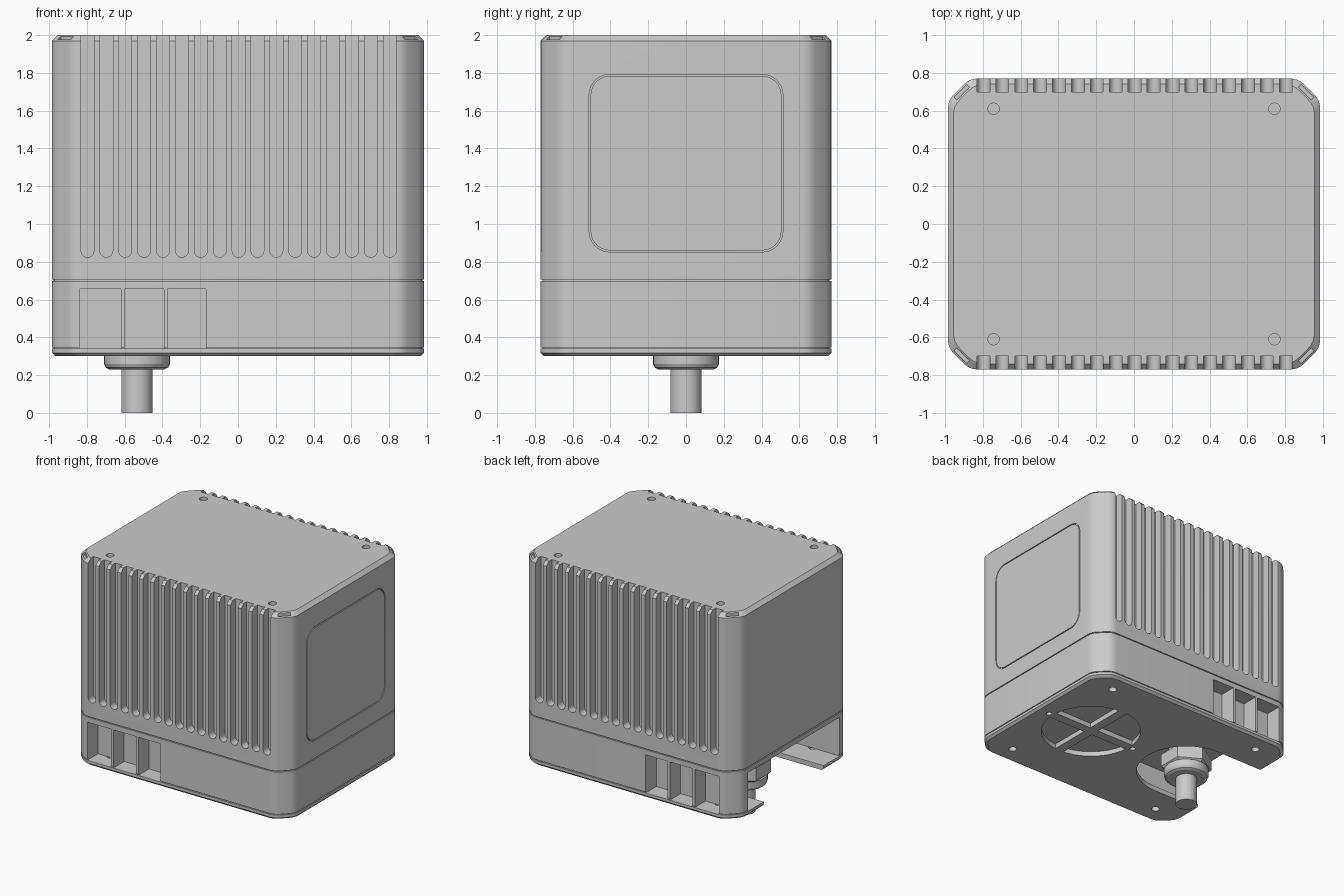
import bpy, bmesh, math
from mathutils import Vector

if "Cube" in bpy.data.objects:
    bpy.data.objects.remove(bpy.data.objects["Cube"])

HX, HY, CORNER, FILLET = 0.985, 0.77, 0.115, 0.045


def outline(inset=0.0):
    """Box outline with chamfered, slightly rounded corners."""
    x, y, c = HX - inset, HY - inset, CORNER
    raw = [(x, -y + c), (x, y - c), (x - c, y), (-x + c, y),
           (-x, y - c), (-x, -y + c), (-x + c, -y), (x - c, -y)]
    pts = []
    for i, p in enumerate(raw):
        p = Vector(p)
        a = p + (Vector(raw[i - 1]) - p).normalized() * FILLET
        b = p + (Vector(raw[(i + 1) % 8]) - p).normalized() * FILLET
        for k in range(5):
            t = k / 4
            pts.append(a * (1 - t) ** 2 + p * 2 * t * (1 - t) + b * t * t)
    return pts


def arc(cx, cy, r, a0, a1, n):
    return [(cx + r * math.cos(math.radians(a0 + (a1 - a0) * i / n)),
             cy + r * math.sin(math.radians(a0 + (a1 - a0) * i / n))) for i in range(n + 1)]


def circle(cx, cy, r, n=32, start=0):
    return arc(cx, cy, r, start, start + 360, n)[:-1]


def rect(x0, x1, y0, y1):
    return [(x0, y0), (x1, y0), (x1, y1), (x0, y1)]


def round_rect(x0, x1, y0, y1, r):
    return (arc(x1 - r, y1 - r, r, 0, 90, 8) + arc(x0 + r, y1 - r, r, 90, 180, 8)
            + arc(x0 + r, y0 + r, r, 180, 270, 8) + arc(x1 - r, y0 + r, r, 270, 360, 8))


def loft(name, rings, axis='z'):
    """Join (profile, height) rings into a closed solid along an axis."""
    place = {'z': lambda u, v, h: (u, v, h), 'y': lambda u, v, h: (u, h, v),
             'x': lambda u, v, h: (h, u, v)}[axis]
    bm = bmesh.new()
    loops = [[bm.verts.new(place(p[0], p[1], h)) for p in pts] for pts, h in rings]
    n = len(loops[0])
    for lo, hi in zip(loops, loops[1:]):
        for i in range(n):
            bm.faces.new((lo[i], lo[(i + 1) % n], hi[(i + 1) % n], hi[i]))
    bm.faces.new(loops[0][::-1])
    bm.faces.new(loops[-1])
    bmesh.ops.recalc_face_normals(bm, faces=bm.faces)
    me = bpy.data.meshes.new(name)
    bm.to_mesh(me)
    bm.free()
    ob = bpy.data.objects.new(name, me)
    bpy.context.collection.objects.link(ob)
    return ob


def prism(pts, a, b, axis='z', name='cutter'):
    return loft(name, [(pts, a), (pts, b)], axis)


def activate(ob):
    bpy.ops.object.select_all(action='DESELECT')
    ob.select_set(True)
    bpy.context.view_layer.objects.active = ob


def cut(ob, cutters):
    """Subtract non-overlapping cutters in one boolean."""
    activate(cutters[0])
    for c in cutters:
        c.select_set(True)
    if len(cutters) > 1:
        bpy.ops.object.join()
    tool = cutters[0]
    tool.hide_render = True
    m = ob.modifiers.new('cut', 'BOOLEAN')
    m.operation, m.solver, m.object = 'DIFFERENCE', 'EXACT', tool
    activate(ob)
    bpy.ops.object.modifier_apply(modifier=m.name)
    bpy.data.objects.remove(tool)


# Upper housing with chamfered top rim
housing = loft('upper_housing', [(outline(), 0.705), (outline(), 1.97), (outline(0.03), 2.0)])
cutters = []
# Cooling grooves, front and back
for k in range(17):
    x = -0.797 + 0.1 * k
    slot = arc(x, 0.858, 0.034, 180, 360, 10) + [(x + 0.034, 2.1), (x - 0.034, 2.1)]
    cutters += [prism(slot, s * 0.9, s * 0.70, 'y') for s in (-1, 1)]
# Screw holes and small corner notches in the top
for sx in (-1, 1):
    for sy in (-1, 1):
        cutters.append(prism(circle(sx * 0.743, sy * 0.61, 0.03, 20), 1.95, 2.1))
        notch = []
        for along, out in rect(-0.048, 0.048, -0.011, 0.011):
            q = math.sqrt(0.5)
            notch.append((sx * (0.912 + (along + out) * q), sy * (0.697 + (out - along) * q)))
        cutters.append(prism(notch, 1.965, 2.1))
# Panel recess on the right side
cutters.append(prism(round_rect(-0.513, 0.513, 0.852, 1.792, 0.11), 0.973, 1.1, 'x'))
cut(housing, cutters)
panel = prism(round_rect(-0.505, 0.505, 0.86, 1.784, 0.102), 0.972, HX, 'x', 'side_panel')

# Base shell with shallow seam grooves at both ends
base = loft('base_shell', [(outline(0.009), 0.34), (outline(0.009), 0.347), (outline(), 0.347),
                           (outline(), 0.697), (outline(0.009), 0.697), (outline(0.009), 0.706)])
cutters = [prism(rect(-1.1, -0.15, -0.6, 0.6), 0.3, 0.66)]
for x0, x1 in ((-0.84, -0.62), (-0.60, -0.392), (-0.372, -0.17)):
    cutters += [prism(rect(x0, x1, 0.33, 0.655), s * 0.63, s * 0.9, 'y') for s in (-1, 1)]
cut(base, cutters)

# Bottom plate: cable notch, fan grille and screw holes
plate = loft('bottom_plate', [(outline(0.018), 0.30), (outline(), 0.318), (outline(), 0.34)])
CX, FX = -0.535, 0.44
cutters = [prism(arc(CX, 0, 0.39, -90, 90, 24) + [(-1.1, 0.39), (-1.1, -0.39)], 0.2, 0.5)]
for q in range(4):
    a = 90 * q
    tip = (FX + 0.055 * math.cos(math.radians(a + 45)), 0.055 * math.sin(math.radians(a + 45)))
    cutters.append(prism([tip] + arc(FX, 0, 0.39, a + 6, a + 84, 16), 0.2, 0.5))
for hx, hy in [(sx * 0.73, sy * 0.61) for sx in (-1, 1) for sy in (-1, 1)] + [(0.015, 0), (0.87, 0)]:
    r = 0.032 if hy else 0.022
    cutters.append(prism(circle(hx, hy, r, 20), 0.2, 0.5))
cut(plate, cutters)

# Cable gland: cable, rounded cap, hex nut and threaded stem
cable = prism(circle(CX, 0, 0.083), 0, 0.3, name='cable')
cap = loft('gland_cap', [(circle(CX, 0, r), z) for r, z in
                         ((0.145, 0.23), (0.165, 0.24), (0.175, 0.26), (0.175, 0.31))])
nut = loft('gland_nut', [(circle(CX, 0, r, 6, 30), z) for r, z in
                         ((0.18, 0.31), (0.2, 0.325), (0.2, 0.43))])
stem = prism(circle(CX, 0, 0.14), 0.43, 0.67, name='gland_stem')

for ob in (housing, panel, base, plate, cable, cap, nut, stem):
    activate(ob)
    bpy.ops.object.shade_smooth_by_angle(angle=math.radians(25))
